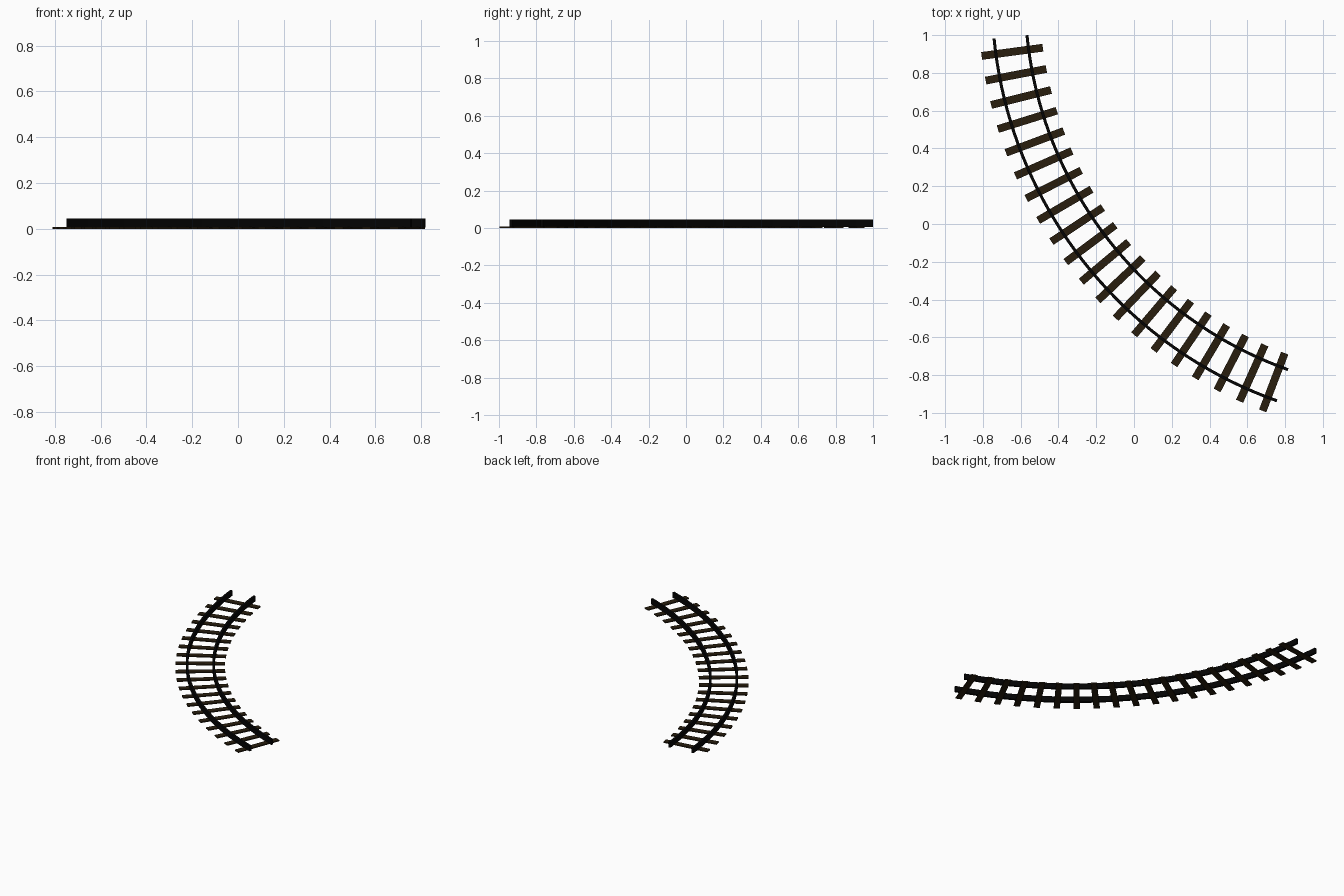
import bpy, bmesh, math
from mathutils import Matrix, Vector

if "Cube" in bpy.data.objects:
    bpy.data.objects.remove(bpy.data.objects["Cube"])

CX, CY, R = 1.518, 1.202, 2.182           # centre and radius of the track curve
A0, A1 = math.radians(5.55), math.radians(70.4)
TIE0, TIE1 = math.radians(7.65), math.radians(69.1)
GAUGE, N_TIES, SEGS = 0.175, 20, 40


def material(name, col):
    m = bpy.data.materials.new(name)
    m.diffuse_color = (*col, 1)
    m.use_nodes = True
    m.node_tree.nodes["Principled BSDF"].inputs["Base Color"].default_value = m.diffuse_color
    return m


steel = material("black steel", (0.001, 0.001, 0.001))
wood = material("dark brown wood", (0.021, 0.0125, 0.004))


def finish(name, bm, mat):
    bmesh.ops.recalc_face_normals(bm, faces=bm.faces[:])
    me = bpy.data.meshes.new(name)
    bm.to_mesh(me)
    bm.free()
    me.materials.append(mat)
    ob = bpy.data.objects.new(name, me)
    bpy.context.collection.objects.link(ob)
    return ob


def on_arc(r, a, z):
    return Vector((CX - r * math.cos(a), CY - r * math.sin(a), z))


# rails: a rectangular section swept along the arc
def rail(name, radius, width=0.016, z0=0.005, z1=0.044):
    bm = bmesh.new()
    h = width / 2
    section = [(-h, z0), (h, z0), (h, z1), (-h, z1)]
    rings = []
    for i in range(SEGS + 1):
        a = A0 + (A1 - A0) * i / SEGS
        rings.append([bm.verts.new(on_arc(radius + d, a, z)) for d, z in section])
    for p, q in zip(rings, rings[1:]):
        for k in range(4):
            bm.faces.new((p[k], p[(k + 1) % 4], q[(k + 1) % 4], q[k]))
    bm.faces.new(rings[0])
    bm.faces.new(rings[-1])
    ob = finish(name, bm, steel)
    for poly in ob.data.polygons:
        poly.use_smooth = True
    ob.data.set_sharp_from_angle(angle=math.radians(30))


rail("outer_rail", R + GAUGE / 2)
rail("inner_rail", R - GAUGE / 2)

# wooden ties: thin planks, radial to the curve
bm = bmesh.new()
for i in range(N_TIES):
    a = TIE0 + (TIE1 - TIE0) * i / (N_TIES - 1)
    m = (Matrix.Translation(on_arc(R, a, 0.004)) @ Matrix.Rotation(a, 4, 'Z')
         @ Matrix.Diagonal((0.327, 0.041, 0.008, 1)))
    bmesh.ops.create_cube(bm, size=1, matrix=m)
finish("ties", bm, wood)
